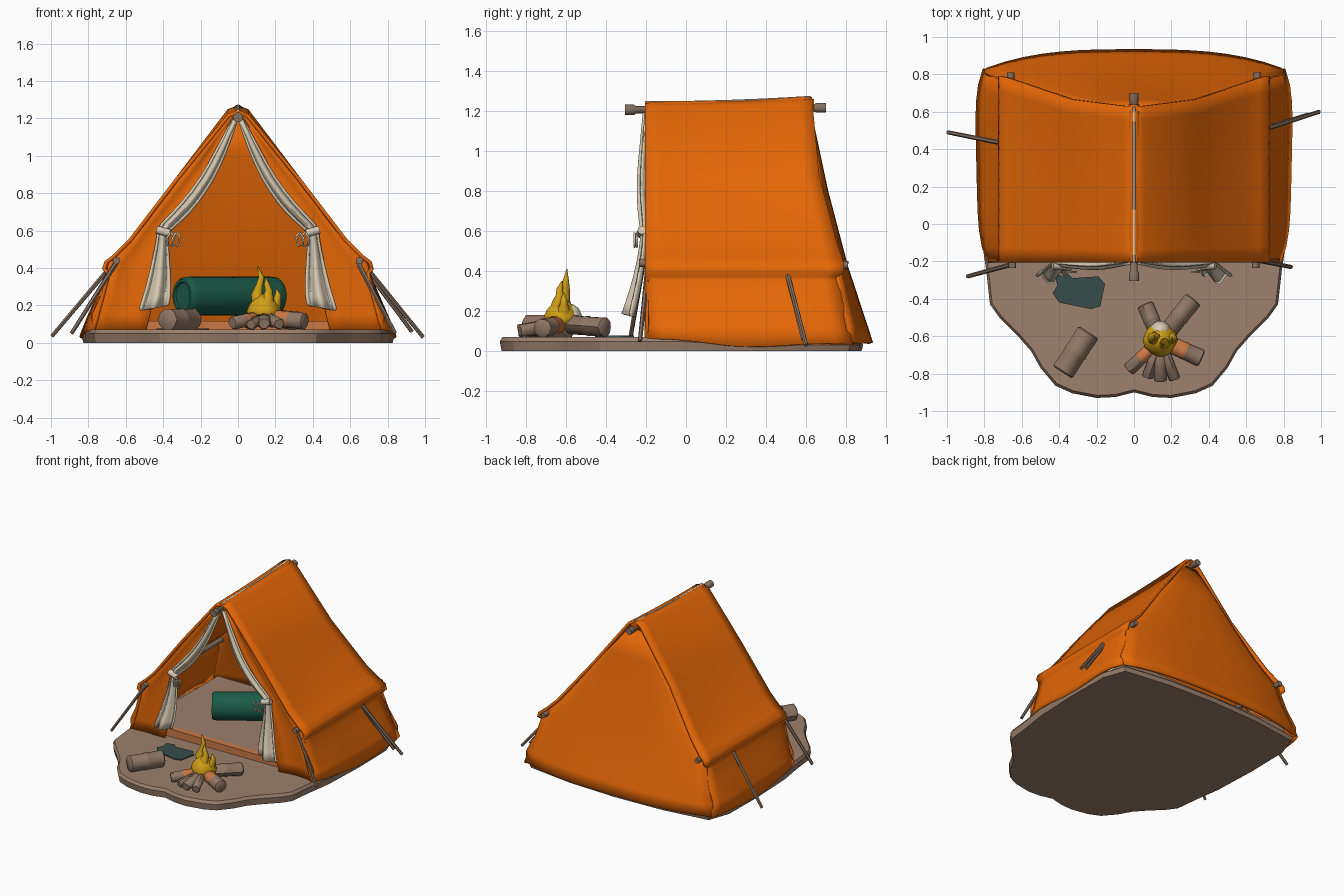
import bpy, math, random
from mathutils import Vector

random.seed(4)
cube = bpy.data.objects.get("Cube")
if cube:
    bpy.data.objects.remove(cube, do_unlink=True)


def material(name, r, g, b):
    m = bpy.data.materials.new(name)
    m.use_nodes = True
    m.diffuse_color = (r, g, b, 1)
    bsdf = m.node_tree.nodes["Principled BSDF"]
    bsdf.inputs["Base Color"].default_value = (r, g, b, 1)
    bsdf.inputs["Roughness"].default_value = 0.8
    return m


ORANGE = material("orange canvas", .79, .137, .002)
EARTH = material("brown earth", .335, .215, .148)
CREAM = material("cream cloth", .68, .59, .45)
GREEN = material("green bedroll", .011, .108, .067)
TEAL = material("dark teal cloth", .038, .075, .068)
FLAME = material("yellow flame", .63, .35, .008)
POLE = material("grey wood", .24, .165, .12)
LOG = material("log wood", .28, .185, .13)
EMBER = material("ember", .60, .19, .06)


def build(name, verts, faces, mat, thick=0, subsurf=0, angle=45):
    mesh = bpy.data.meshes.new(name)
    mesh.from_pydata(verts, [], faces)
    mesh.materials.append(mat)
    ob = bpy.data.objects.new(name, mesh)
    bpy.context.collection.objects.link(ob)
    bpy.ops.object.select_all(action='DESELECT')
    ob.select_set(True)
    bpy.context.view_layer.objects.active = ob
    bpy.ops.object.shade_smooth_by_angle(angle=math.radians(angle))
    if subsurf:
        ob.modifiers.new("smooth", 'SUBSURF').levels = subsurf
    if thick:
        s = ob.modifiers.new("cloth thickness", 'SOLIDIFY')
        s.thickness, s.offset = thick, 0
    return ob


def loft(name, rows, mat, **kw):
    """Sheet through rows of equally many points."""
    n = len(rows[0])
    faces = [(i*n + j, i*n + j + 1, i*n + n + j + 1, i*n + n + j)
             for i in range(len(rows) - 1) for j in range(n - 1)]
    return build(name, [p for r in rows for p in r], faces, mat, **kw)


def tube(name, pts, radii, mat, n=10, rough=0, **kw):
    """Round solid along a path with a radius at each point."""
    pts = [Vector(p) for p in pts]
    q = (pts[-1] - pts[0]).to_track_quat('Z', 'Y')
    verts = []
    wob = [1 + random.uniform(-rough, rough) for _ in range(n)]
    for p, r in zip(pts, radii):
        for k in range(n):
            a = math.tau * k / n
            verts.append(p + q @ Vector((math.cos(a), math.sin(a), 0)) * r * wob[k])
    faces = [(i*n + k, i*n + (k + 1) % n, i*n + n + (k + 1) % n, i*n + n + k)
             for i in range(len(pts) - 1) for k in range(n)]
    faces += [tuple(reversed(range(n))), tuple(range(len(verts) - n, len(verts)))]
    return build(name, verts, faces, mat, **kw)


def interp(table, x):
    """Piecewise linear lookup in a table sorted by its first column."""
    for (a, b), (c, d) in zip(table, table[1:]):
        if x <= c:
            return b + (d - b) * max(0, (x - a) / (c - a))
    return table[-1][1]


# Ground slab with a lobed front edge and a sloping rim
half = [(0, -.90), (.1, -.925), (.2, -.93), (.33, -.905), (.42, -.865), (.5, -.77),
        (.55, -.68), (.62, -.6), (.72, -.5), (.77, -.43), (.79, -.25), (.82, -.05),
        (.835, .3), (.83, .65), (.77, .82), (.4, .87), (0, .885)]
outline = half + [(-x, y) for x, y in half[-2:0:-1]]
n = len(outline)
verts = []
for scale, level in ((.99, 0), (1, .7), (.985, 1)):
    verts += [(x * scale, y * scale, level * (.07 if y < 0 else .045)) for x, y in outline]
faces = [(i*n + k, i*n + (k + 1) % n, i*n + n + (k + 1) % n, i*n + n + k)
         for i in range(2) for k in range(n)]
faces += [tuple(reversed(range(n))), tuple(range(2*n, 3*n))]
build("ground_slab", verts, faces, EARTH, angle=25)

# Tent roof and side walls, with a rolled eave
WIDTH = [(.03, .845), (.12, .81), (.25, .75), (.35, .705), (.375, .70), (.395, .716),
         (.43, .706), (.46, .665), (.55, .575), (.87, .33), (1.215, .05), (1.235, 0)]
BACK = [(.03, .83), (.3, .77), (.375, .76), (.395, .79), (.43, .79), (.7, .70), (1.0, .64), (1.25, .63)]
rows = []
for side in (-1, 1):
    for z, w in (WIDTH if side < 0 else WIDTH[-2::-1]):
        row = []
        for j in range(13):
            t = j / 12
            y = -.205 + t * (interp(BACK, z) + .205)
            low = max(0, .39 - z) / .39
            x = w - low * (.05 * abs(2*t - 1) ** 5 + .025 * (1 - t))
            sag = .012 * math.sin(math.pi * t) * (.5 < z < 1.2)
            hem = (.008 * math.sin(9 * t) + .03 * max(0, 1 - 2.5 * t)) * (z < .05)
            row.append((side * (x - sag), y, z + hem + .025 * t * t * (z > 1.2)))
        rows.append(row)
loft("tent_shell", rows, ORANGE, thick=.02, angle=60)

# Back wall, bulging towards the hem
rows = []
for z in (.04, .12, .25, .42, .6, .8, 1.0, 1.2):
    w = interp(WIDTH, z) - .012
    edge = interp([(.04, .825), (.42, .745), (.7, .68), (1.2, .615)], z)
    mid = interp([(.04, .925), (.42, .80), (.8, .70), (1.2, .615)], z)
    rows.append([(w * s / 8 * (.95 if z < .1 else 1), edge + (mid - edge) * (1 - abs(s / 8) ** 3), z)
                 for s in range(-8, 9)])
loft("back_wall", rows, ORANGE, thick=.02, angle=60)


# Tent floor and the orange strip along its front edge
def box(name, x0, x1, y0, y1, z0, z1, mat):
    v = [(x, y, z) for z in (z0, z1) for x, y in ((x0, y0), (x1, y0), (x1, y1), (x0, y1))]
    f = [(3, 2, 1, 0), (4, 5, 6, 7)] + [(k, (k + 1) % 4, (k + 1) % 4 + 4, k + 4) for k in range(4)]
    return build(name, v, f, mat)


box("tent_floor", -.72, .72, -.10, .78, .03, .115, EARTH)
box("floor_sill", -.6, .6, -.14, -.095, .05, .117, EMBER)

# Ridge pole, rolled ridge and its pale seam
tube("ridge_pole", [(0, -.305, 1.205), (0, -.26, 1.205), (0, -.25, 1.205), (0, .64, 1.215),
                    (0, .65, 1.215), (0, .70, 1.215)], [.027, .027, .019, .019, .025, .025], POLE)
tube("ridge_roll", [(0, -.2, 1.213), (0, .3, 1.22), (0, .6, 1.24), (0, .64, 1.23)],
     [.033, .032, .032, .03], ORANGE)
tube("ridge_seam", [(0, -.205 + .83 * k / 6, 1.239 + .027 * (k / 6) ** 2) for k in range(7)],
     [.009] * 7, CREAM, n=8)

OPENING = [(.08, .49), (.15, .47), (.42, .42), (.6, .39), (.74, .26), (.87, .17), (1.2, .005)]
for s, side in ((-1, "right"), (1, "left")):
    # Eave pole inside the rolled eave
    tube(side + "_eave_pole", [(s*.65, -.235, .44), (s*.66, .81, .43)], [.02, .02], POLE)

    # Front panel beside the opening
    rows = []
    for z in (.07, .15, .28, .42, .6, .74, .87, 1.05, 1.225):
        a, b = interp(OPENING, z), interp(WIDTH, z) - (.05 if z < .1 else .015)
        b = max(b, .03)
        rows.append([(s * (a + (b - a) * t / 4), -.195 + .02 * math.sin(math.pi * t / 4),
                      z - .03 * t / 4 * (z < .1)) for t in range(5)])
    loft(side + "_front_panel", rows, ORANGE, thick=.014, angle=60)

    # Gathered curtain: inner x, outer x, height, depth
    strip = [(.005, .03, 1.19, -.205), (.06, .115, 1.03, -.215), (.125, .195, .88, -.228),
             (.22, .305, .74, -.225), (.295, .385, .66, -.215), (.365, .435, .605, -.212),
             (.38, .425, .57, -.212), (.37, .455, .44, -.225), (.36, .485, .3, -.255),
             (.37, .53, .17, -.29)]
    rows = [[(s * (a + (b - a) * k / 12), y + .18 * (b - a) * math.sin(k * math.pi / 4),
              z + .03 * (12 - k) / 12 * (z < .2)) for k in range(13)] for a, b, z, y in strip]
    loft(side + "_curtain", rows, CREAM, thick=.014, subsurf=1, angle=80)

    # Curtain tie with hanging loops
    tube(side + "_curtain_tie", [(s*.365, -.225, .585), (s*.435, -.22, .605)], [.022, .022], CREAM)
    for k in (0, 1):
        c = bpy.data.curves.new(side + "_tie_loop", 'CURVE')
        c.dimensions, c.bevel_depth, c.bevel_resolution = '3D', .006, 1
        sp = c.splines.new('POLY')
        sp.points.add(5)
        x = .36 - .03 * k
        for p, (dx, z) in zip(sp.points, ((0, .59), (-.02, .57), (-.01, .52), (.015, .52), (.02, .56), (0, .59))):
            p.co = (s * (x + dx), -.245 - .012 * k, z, 1)
        c.materials.append(CREAM)
        bpy.context.collection.objects.link(bpy.data.objects.new(f"{side}_tie_loop_{k}", c))

# Guy stakes
for name, a, b in (("right_front_stake", (-.65, -.215, .43), (-.89, -.28, .05)),
                   ("right_back_stake", (-.67, .425, .42), (-.995, .49, .035)),
                   ("left_front_stake", (.64, -.19, .43), (.84, -.23, .05)),
                   ("left_back_stake", (.68, .50, .41), (.99, .60, .03)),
                   ("left_back_spare_stake", (.70, .51, .37), (.93, .585, .06))):
    tube(name, [a, b], [.013, .011], POLE, n=6)

# Bedroll lying askew, with rounded ends
a, b = Vector((-.30, .11, .25)), Vector((.21, .45, .25))
fr = (.015, 0, 0, .02, .07, .93, .98, 1, 1, .985)
rs = (.07, .075, .09, .1, .103, .103, .1, .09, .075, .07)
tube("bedroll", [a.lerp(b, f) for f in fr], rs, GREEN, n=20)

# Flat cloth on the ground
cloth = [(-.42, -.28), (-.36, -.26), (-.33, -.29), (-.19, -.28), (-.155, -.32),
         (-.18, -.44), (-.23, -.455), (-.40, -.42), (-.435, -.37), (-.41, -.33)]
m = len(cloth)
build("ground_cloth", [(x, y, z) for z in (.069, .077) for x, y in cloth],
      [tuple(range(m, 2*m))] + [(k, (k + 1) % m, (k + 1) % m + m, k + m) for k in range(m)], TEAL)


# Logs
def log(name, a, b, r, glow=False):
    a, b = Vector(a), Vector(b)
    fr = (0, .03, .45, .5, .55, .97, 1)
    rr = (.85, 1, .97, 1.05, .98, 1.02, .85)
    ob = tube(name, [a.lerp(b, f) for f in fr], [r * k for k in rr], LOG, rough=.08)
    if glow:
        ob.data.materials.append(EMBER)
        for p in ob.data.polygons:
            p.material_index = int((p.center - a).length < (b - a).length * .75)


log("seat_log", (-.38, -.795, .125), (-.24, -.58, .125), .06)
cx, cy = .14, -.62
for i, (x, y, r, glow) in enumerate(((.315, -.40, .05, 0), (.06, -.43, .042, 0), (.36, -.72, .045, 1),
                                     (.22, -.83, .03, 0), (.14, -.84, .033, 0), (.07, -.82, .028, 0),
                                     (-.03, -.78, .035, 1))):
    log(f"fire_log_{i}", (cx + (x - cx)*.15, cy + (y - cy)*.15, .135), (x, y, .07 + r), r, glow)

# Flames: a round body with curling tongues and a pale core
tube("flame_body", [(cx, cy, z) for z in (.125, .14, .17, .205, .235, .26)],
     [.06, .085, .09, .075, .05, .02], FLAME, n=14, rough=.06, angle=80)
for i, path in enumerate((((.12, -.61, .2), (.10, -.61, .26), (.115, -.6, .31), (.125, -.6, .35), (.105, -.595, .41)),
                          ((.15, -.64, .19), (.16, -.64, .24), (.165, -.63, .28), (.155, -.63, .31), (.15, -.62, .35)),
                          ((.18, -.61, .17), (.2, -.61, .21), (.21, -.61, .235), (.215, -.61, .26), (.205, -.61, .29)))):
    tube(f"flame_tongue_{i}", path, [.045, .03, .02, .016, .002], FLAME, n=8, angle=80)
tube("flame_core", [(.14, -.575, z) for z in (.15, .18, .215, .235)], [.05, .058, .04, .01],
     CREAM, n=10, angle=80)
